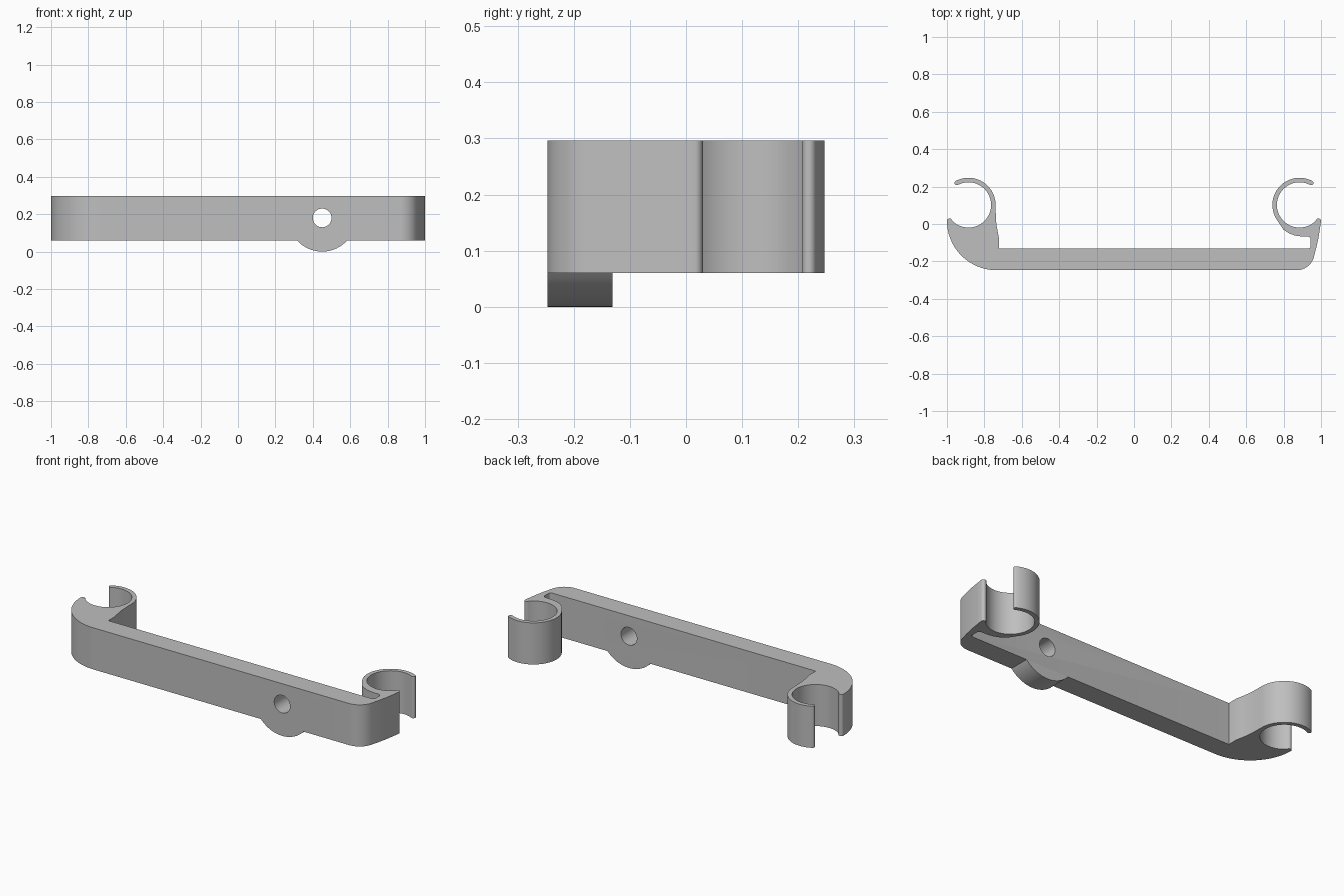
import bpy, bmesh
from math import cos, sin, radians
from mathutils import Matrix

cube = bpy.data.objects.get("Cube")
if cube:
    bpy.data.objects.remove(cube, do_unlink=True)

grey = bpy.data.materials.new("plain grey")
grey.use_nodes = True
colour = (0.52, 0.52, 0.52, 1)
grey.diffuse_color = colour
grey.node_tree.nodes["Principled BSDF"].inputs["Base Color"].default_value = colour

BASE, TOP = 0.06, 0.296            # height range of the bracket
FRONT, BACK = -0.247, -0.131       # depth range of the bar
INNER, OUTER = 0.121, 0.145        # clip ring radii
CLIP_X, CLIP_Y = 0.885, 0.102      # clip ring centre
MID, LIP = (INNER + OUTER) / 2, (OUTER - INNER) / 2
HOLE_X, HOLE_Z = 0.45, 0.18


def arc(cx, cy, r, start, end, n):
    """Points along an arc, angles in degrees."""
    angles = [radians(start + (end - start) * i / n) for i in range(n + 1)]
    return [(cx + r * cos(a), cy + r * sin(a)) for a in angles]


def lip(cx, angle, start):
    """Round end of a clip's free arm."""
    a = radians(angle)
    return arc(cx + MID * cos(a), CLIP_Y + MID * sin(a), LIP, start, start + 180, 8)[1:-1]


def new_object(name, bm):
    bmesh.ops.recalc_face_normals(bm, faces=bm.faces)
    mesh = bpy.data.meshes.new(name)
    bm.to_mesh(mesh)
    bm.free()
    mesh.materials.append(grey)
    obj = bpy.data.objects.new(name, mesh)
    bpy.context.collection.objects.link(obj)
    return obj


def cross_cylinder(name, r, y0, y1, n):
    """Cylinder running front to back through the hole centre."""
    bm = bmesh.new()
    place = Matrix.Translation((HOLE_X, (y0 + y1) / 2, HOLE_Z)) @ Matrix.Rotation(radians(90), 4, 'X')
    bmesh.ops.create_cone(bm, cap_ends=True, segments=n, radius1=r, radius2=r,
                          depth=y1 - y0, matrix=place)
    return new_object(name, bm)


# Outline of bar and clips, counter-clockwise from the left-hand outer tip
outline = arc(-0.735, 0.018, 0.265, 180, 270, 24)
outline += arc(0.87, FRONT + 0.095, 0.095, 270, 343, 14)
outline += [(0.975, -0.125), (0.986, -0.075), (0.994, -0.025)]
outline += arc(0.986, 0.016, 0.014, 0, 140, 8)
# right clip
outline += arc(CLIP_X, CLIP_Y, INNER, -41, -298, 56)
outline += lip(CLIP_X, 62, 242)
outline += arc(CLIP_X, CLIP_Y, OUTER, 62, 218, 36)
outline += [(0.798, -0.029), (0.827, -0.049), (0.858, -0.061), (0.89, -0.066)]
# notch between clip and bar
outline += arc(0.927, -0.085, 0.018, 90, 0, 6)
outline += arc(0.93, BACK + 0.015, 0.015, 0, -90, 6)
# back of bar and left clip
outline += [(-0.722, BACK), (-0.722, -0.075), (-0.729, -0.04), (-0.736, 0.0), (-0.739, 0.05)]
outline += arc(-CLIP_X, CLIP_Y, OUTER, 0, 118, 28)
outline += lip(-CLIP_X, 118, 118)
outline += arc(-CLIP_X, CLIP_Y, INNER, 118, -139, 56)
outline += arc(-0.986, 0.016, 0.014, 40, 180, 8)[:-1]

bm = bmesh.new()
face = bm.faces.new([bm.verts.new((x, y, BASE)) for x, y in outline])
extruded = bmesh.ops.extrude_face_region(bm, geom=[face], use_keep_orig=True)
top_verts = [g for g in extruded["geom"] if isinstance(g, bmesh.types.BMVert)]
bmesh.ops.translate(bm, verts=top_verts, vec=(0, 0, TOP - BASE))
bracket = new_object("clip_bracket", bm)

# Boss under the bar: the part of a cylinder below the bracket
boss = cross_cylinder("hole_boss", 0.18, FRONT, BACK, 96)
bm = bmesh.new()
bm.from_mesh(boss.data)
cut = bmesh.ops.bisect_plane(bm, geom=bm.verts[:] + bm.edges[:] + bm.faces[:],
                             plane_co=(0, 0, BASE), plane_no=(0, 0, 1), clear_outer=True)
bmesh.ops.holes_fill(bm, edges=[e for e in bm.edges if e.is_boundary])
bm.to_mesh(boss.data)
bm.free()

# Through hole
cutter = cross_cylinder("hole_cutter", 0.05, FRONT - 0.1, BACK + 0.1, 48)
cutter.hide_render = True
mod = bracket.modifiers.new("hole", 'BOOLEAN')
mod.operation, mod.solver, mod.object = 'DIFFERENCE', 'EXACT', cutter
bpy.context.view_layer.objects.active = bracket
bpy.ops.object.modifier_apply(modifier=mod.name)
bpy.data.objects.remove(cutter, do_unlink=True)

# Smooth curved walls, keep edges sharp
for obj in (bracket, boss):
    bpy.ops.object.select_all(action='DESELECT')
    obj.select_set(True)
    bpy.context.view_layer.objects.active = obj
    bpy.ops.object.shade_smooth_by_angle(angle=radians(30))
